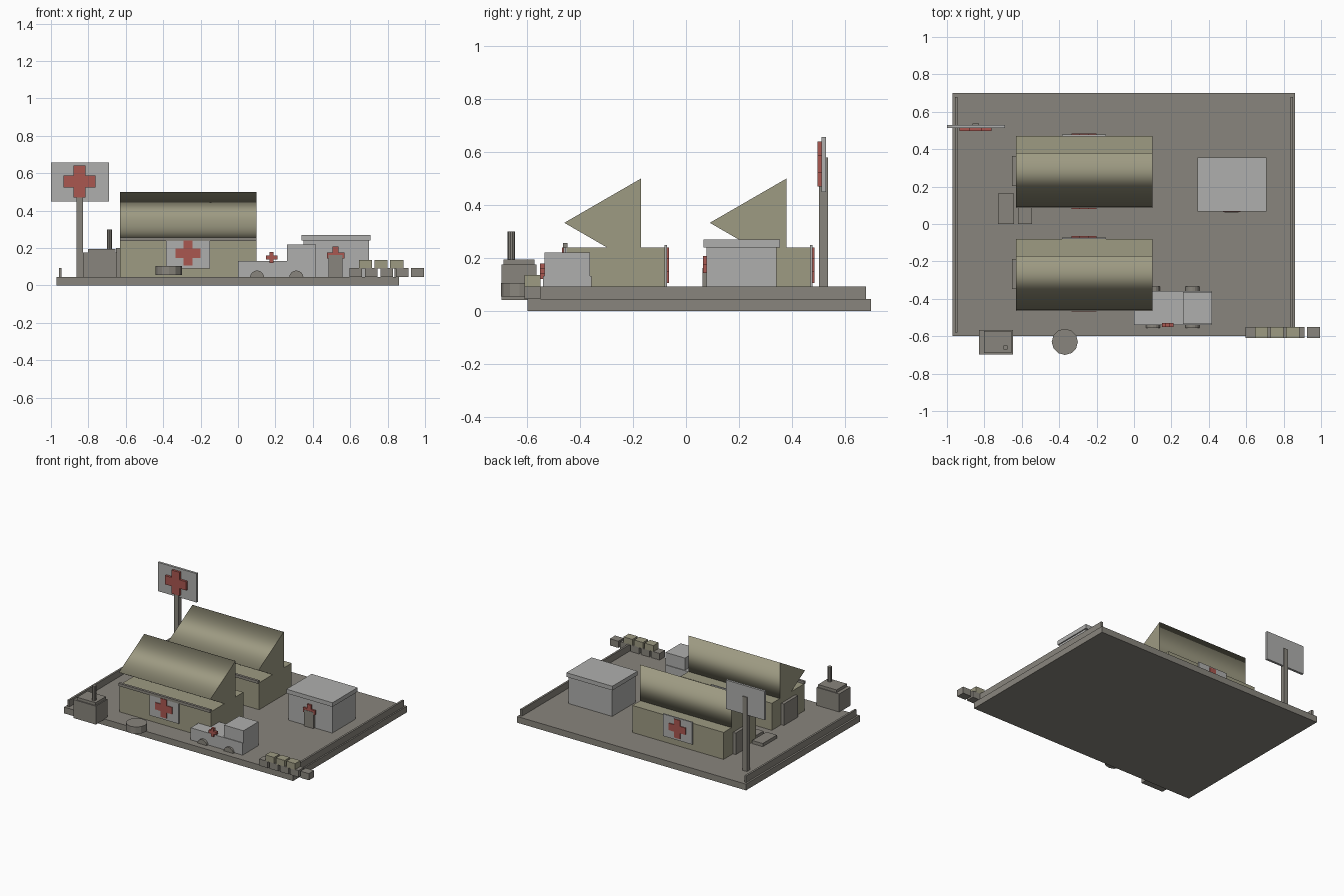
import bpy, bmesh, math
from mathutils import Matrix, Vector

default_cube = bpy.data.objects.get("Cube")
if default_cube:
    bpy.data.objects.remove(default_cube, do_unlink=True)


def make_material(name, rgb):
    m = bpy.data.materials.new(name)
    m.use_nodes = True
    m.diffuse_color = (*rgb, 1)
    m.node_tree.nodes["Principled BSDF"].inputs["Base Color"].default_value = (*rgb, 1)
    return m


GREY = make_material("stone grey", (0.25, 0.235, 0.205))
KHAKI = make_material("canvas khaki", (0.34, 0.325, 0.225))
WHITE = make_material("off white", (0.43, 0.43, 0.42))
RED = make_material("dull red", (0.4, 0.095, 0.08))


def finish(name, bm, material):
    bmesh.ops.recalc_face_normals(bm, faces=bm.faces)
    mesh = bpy.data.meshes.new(name)
    bm.to_mesh(mesh)
    bm.free()
    mesh.materials.append(material)
    obj = bpy.data.objects.new(name, mesh)
    bpy.context.collection.objects.link(obj)
    return obj


def box(name, x, y, z, material):
    """Box from (low, high) ranges on each axis."""
    bm = bmesh.new()
    low, high = Vector((x[0], y[0], z[0])), Vector((x[1], y[1], z[1]))
    matrix = Matrix.Translation((low + high) / 2) @ Matrix.Diagonal((*(high - low), 1))
    bmesh.ops.create_cube(bm, size=1, matrix=matrix)
    return finish(name, bm, material)


def cylinder(name, centre, radius, length, sides, material, axis="Z", turn=0.0):
    bm = bmesh.new()
    tilt = {"Z": Matrix.Identity(4),
            "Y": Matrix.Rotation(math.pi / 2, 4, "X"),
            "X": Matrix.Rotation(math.pi / 2, 4, "Y")}[axis]
    matrix = Matrix.Translation(centre) @ tilt @ Matrix.Rotation(turn, 4, "Z")
    bmesh.ops.create_cone(bm, cap_ends=True, segments=sides, radius1=radius,
                          radius2=radius, depth=length, matrix=matrix)
    return finish(name, bm, material)


def cross(name, cx, cz, size, arm, y):
    """Upright plus sign, facing along y."""
    s, a = size / 2, arm / 2
    corner = [(a, s), (a, a), (s, a)]
    outline = []
    for quarter in range(4):
        for px, pz in reversed(corner):
            for _ in range(quarter):
                px, pz = -pz, px
            outline.append((cx + px, y[0], cz + pz))
    bm = bmesh.new()
    face = bm.faces.new([bm.verts.new(p) for p in outline])
    moved = bmesh.ops.extrude_face_region(bm, geom=[face])["geom"]
    bmesh.ops.translate(bm, vec=(0, y[1] - y[0], 0),
                        verts=[v for v in moved if isinstance(v, bmesh.types.BMVert)])
    return finish(name, bm, RED)


# Ground slab and side rails
box("ground_slab", (-0.97, 0.86), (-0.6, 0.7), (0, 0.045), GREY)
for side, x in (("right", -0.95), ("left", 0.843)):
    box(f"{side}_rail", (x - 0.007, x + 0.007), (-0.58, 0.68), (0.04, 0.093), GREY)


# Two tents with triangular prism roofs
def tent(label, cy):
    ends = (-0.63, 0.1)
    box(f"{label}_tent_walls", ends, (cy - 0.185, cy + 0.187), (0.04, 0.24), KHAKI)
    roof = cylinder(f"{label}_tent_roof", (sum(ends) / 2, cy, 0.333), 0.193,
                    ends[1] - ends[0], 3, KHAKI, "X")
    # Point one ridge of the prism to the front
    edge = min((v.co for v in roof.data.vertices), key=lambda c: c.y)
    angle = math.pi - math.atan2(edge.z - 0.333, edge.y - cy)
    pivot = Matrix.Translation((0, cy, 0.333))
    roof.data.transform(pivot @ Matrix.Rotation(angle, 4, "X") @ pivot.inverted())
    for p in roof.data.polygons:
        p.use_smooth = abs(p.normal.x) < 0.5
    box(f"{label}_tent_gutter", ends, (cy - 0.198, cy - 0.18), (0.237, 0.257), GREY)
    box(f"{label}_tent_door", (-0.652, -0.62), (cy - 0.08, cy + 0.08), (0.04, 0.2), GREY)
    for face, d in (("front", -1), ("back", 1)):
        wall = cy + d * 0.186
        box(f"{label}_tent_{face}_sign", (-0.385, -0.15),
            sorted((wall, wall + d * 0.01)), (0.09, 0.25), WHITE)
        cross(f"{label}_tent_{face}_cross", -0.267, 0.173, 0.134, 0.05,
              (wall + d * 0.005, wall + d * 0.016))


tent("front", -0.267)
tent("rear", 0.283)

# Shed
box("shed_walls", (0.35, 0.7), (0.077, 0.343), (0.04, 0.24), WHITE)
box("shed_roof", (0.34, 0.708), (0.067, 0.355), (0.24, 0.27), WHITE)
box("shed_door", (0.485, 0.56), (0.062, 0.09), (0.04, 0.162), GREY)
cross("shed_cross", 0.522, 0.16, 0.094, 0.032, (0.064, 0.08))

# Ambulance
box("ambulance_lower_body", (0, 0.415), (-0.54, -0.358), (0.045, 0.132), WHITE)
box("ambulance_box", (0.263, 0.418), (-0.535, -0.363), (0.13, 0.22), WHITE)
for label, x in (("rear", 0.102), ("front", 0.312)):
    for side, y in (("right", -0.54), ("left", -0.35)):
        cylinder(f"ambulance_{label}_{side}_wheel", (x, y, 0.042), 0.038, 0.03, 16, GREY, "Y")
cross("ambulance_cross", 0.18, 0.15, 0.06, 0.021, (-0.552, -0.53))

# Generator with exhaust, and a drum
box("generator_body", (-0.828, -0.648), (-0.698, -0.566), (0.042, 0.175), GREY)
box("generator_lid", (-0.803, -0.655), (-0.69, -0.572), (0.175, 0.195), GREY)
cylinder("generator_exhaust", (-0.687, -0.66, 0.245), 0.014, 0.11, 10, GREY)
cylinder("drum", (-0.37, -0.63, 0.08), 0.07, 0.05, 12, GREY)

# Stretchers lying between the tents
box("stretcher", (-0.727, -0.642), (0, 0.162), (0.04, 0.068), GREY)
box("small_stretcher", (-0.62, -0.545), (0, 0.1), (0.04, 0.068), GREY)

# Sandbag wall
for i in range(5):
    x = 0.63 + i * 0.0825
    box(f"lower_sandbag_{i + 1}", (x - 0.034, x + 0.034), (-0.61, -0.55), (0.045, 0.093), GREY)
for i in range(3):
    x = 0.681 + i * 0.084
    box(f"upper_sandbag_{i + 1}", (x - 0.035, x + 0.035), (-0.61, -0.55), (0.09, 0.136), KHAKI)

# Signpost
box("sign_post", (-0.863, -0.829), (0.503, 0.537), (0.04, 0.58), GREY)
box("sign_panel", (-1, -0.69), (0.513, 0.53), (0.45, 0.658), WHITE)
cross("sign_cross", -0.847, 0.555, 0.17, 0.063, (0.497, 0.515))
